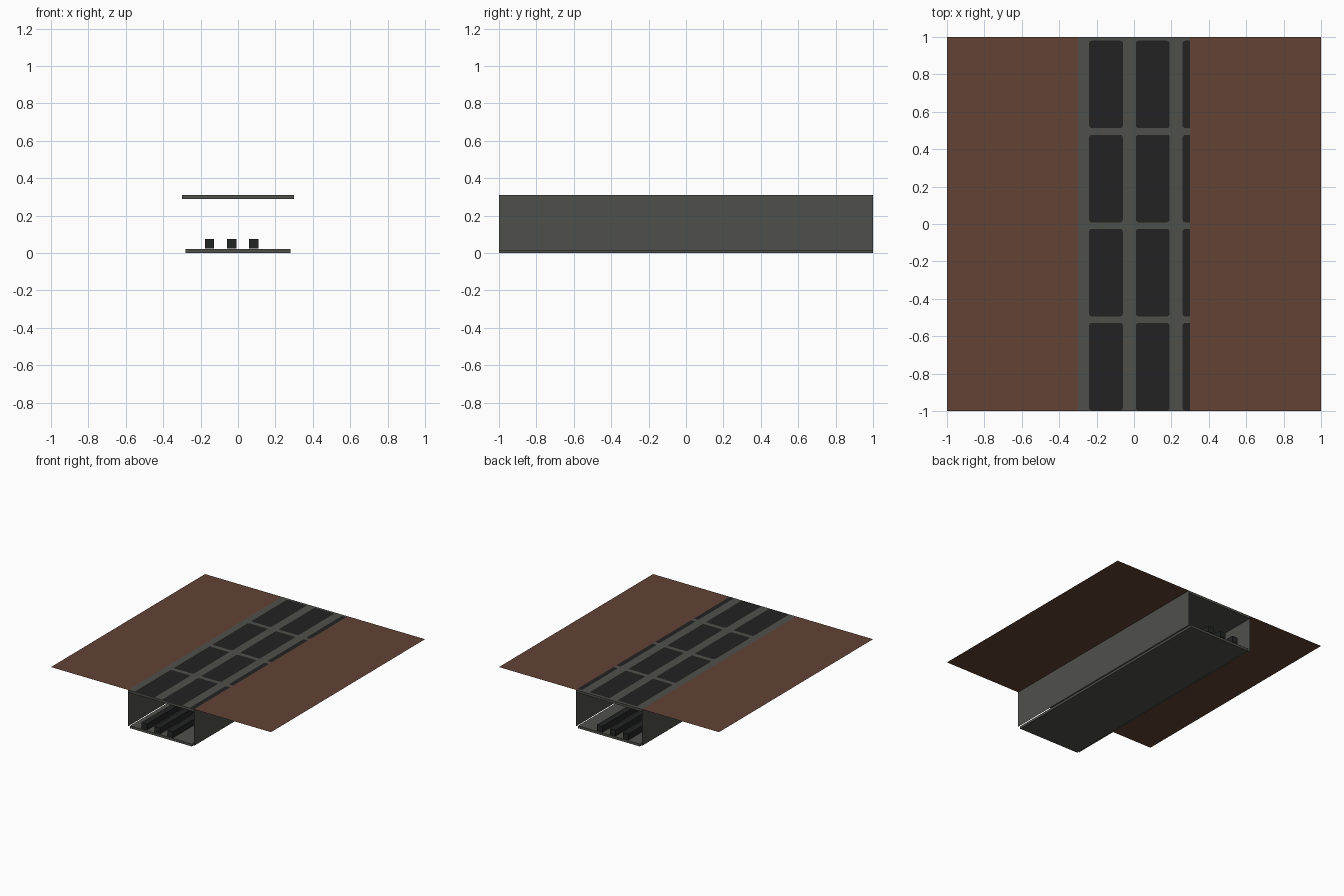
import bpy, bmesh, math

if "Cube" in bpy.data.objects:
    bpy.data.objects.remove(bpy.data.objects["Cube"])


def material(name, rgb):
    m = bpy.data.materials.new(name)
    m.diffuse_color = (*rgb, 1)
    m.use_nodes = True
    m.node_tree.nodes["Principled BSDF"].inputs["Base Color"].default_value = m.diffuse_color
    return m


BROWN = material("brown ground", (0.125, 0.055, 0.036))
GREY = material("grey concrete", (0.078, 0.080, 0.069))
DARK = material("dark panel", (0.0165, 0.0165, 0.0165))
BLACK = material("black cable", (0.016, 0.018, 0.017))


def finish(name, bm, mat):
    me = bpy.data.meshes.new(name)
    bm.to_mesh(me)
    bm.free()
    me.materials.append(mat)
    ob = bpy.data.objects.new(name, me)
    bpy.context.collection.objects.link(ob)
    return ob


def box(name, x0, x1, z0, z1, mat):
    """Full-length box along y."""
    bm = bmesh.new()
    bmesh.ops.create_cube(bm, size=1)
    for v in bm.verts:
        v.co = (x1 if v.co.x > 0 else x0, 2 * v.co.y, z1 if v.co.z > 0 else z0)
    return finish(name, bm, mat)


def sheet(name, points, mat):
    """Single flat face."""
    bm = bmesh.new()
    bm.faces.new([bm.verts.new(p) for p in points])
    return finish(name, bm, mat)


TOP = 0.31

# Ground on both sides and trench walls
for side, s in (("left", -1), ("right", 1)):
    sheet(side + "_ground", [(s * 0.3, -s, TOP), (s, -s, TOP), (s, s, TOP), (s * 0.3, s, TOP)], BROWN)
    sheet(side + "_wall", [(s * 0.3, -s, 0.01), (s * 0.3, s, 0.01), (s * 0.3, s, TOP), (s * 0.3, -s, TOP)], GREY)

# Trench floor, cover and cables
box("trench_floor", -0.28, 0.28, 0, 0.02, GREY)
box("trench_cover", -0.3, 0.3, 0.29, TOP, GREY)
for i in range(3):
    x = -0.152 + 0.118 * i
    box(f"cable_{i + 1}", x - 0.025, x + 0.025, 0.025, 0.075, BLACK)

# Dark rounded panels on the cover, the last column cut by the cover edge
bm = bmesh.new()
R = 0.014
for x0, x1 in ((-0.24, -0.06), (0.01, 0.19), (0.26, 0.3)):
    for row in range(4):
        y0 = -0.997 + 0.503 * row
        y1 = y0 + 0.468
        pts = []
        for cx, cy, a0 in ((x1 - R, y1 - R, 0), (x0 + R, y1 - R, 90), (x0 + R, y0 + R, 180), (x1 - R, y0 + R, 270)):
            if x1 == 0.3 and a0 in (0, 270):
                pts.append((x1, y1 if a0 == 0 else y0, TOP + 0.0015))
                continue
            for k in range(4):
                a = math.radians(a0 + 30 * k)
                pts.append((cx + R * math.cos(a), cy + R * math.sin(a), TOP + 0.0015))
        bm.faces.new([bm.verts.new(p) for p in pts])
finish("cover_panels", bm, DARK)
